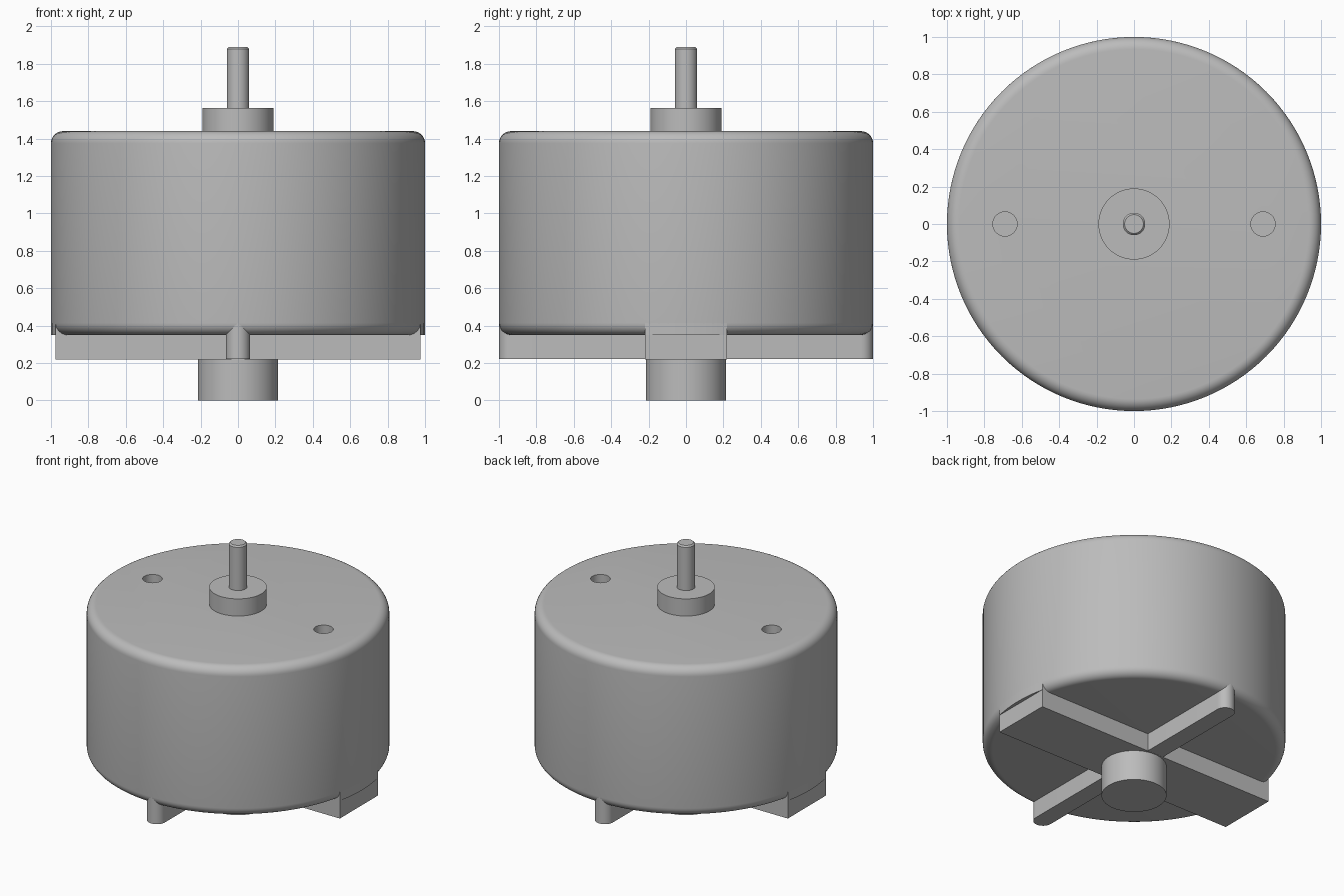
import bpy, bmesh, math

if "Cube" in bpy.data.objects:
    bpy.data.objects.remove(bpy.data.objects["Cube"])

metal = bpy.data.materials.new("grey metal")
metal.diffuse_color = (0.5, 0.5, 0.5, 1)
metal.use_nodes = True
metal.node_tree.nodes["Principled BSDF"].inputs["Base Color"].default_value = metal.diffuse_color


def finish(name, bm):
    bmesh.ops.recalc_face_normals(bm, faces=bm.faces)
    mesh = bpy.data.meshes.new(name)
    bm.to_mesh(mesh)
    bm.free()
    mesh.materials.append(metal)
    ob = bpy.data.objects.new(name, mesh)
    bpy.context.collection.objects.link(ob)
    return ob


def lathe(name, profile, n, x=0):
    """Solid of revolution from (radius, z) points, with flat caps."""
    bm = bmesh.new()
    rings = [[bm.verts.new((x + r * math.cos(2 * math.pi * i / n),
                            r * math.sin(2 * math.pi * i / n), z))
              for i in range(n)] for r, z in profile]
    for a, b in zip(rings, rings[1:]):
        for i in range(n):
            j = (i + 1) % n
            bm.faces.new((a[i], a[j], b[j], b[i]))
    bm.faces.new(rings[0])
    bm.faces.new(rings[-1])
    return finish(name, bm)


def prism(name, outline, z0, z1):
    """Vertical extrusion of an xy outline."""
    bm = bmesh.new()
    low = [bm.verts.new((x, y, z0)) for x, y in outline]
    top = [bm.verts.new((x, y, z1)) for x, y in outline]
    bm.faces.new(low)
    bm.faces.new(top)
    for i in range(len(low)):
        j = (i + 1) % len(low)
        bm.faces.new((low[i], low[j], top[j], top[i]))
    return finish(name, bm)


def smooth(ob):
    bpy.ops.object.select_all(action='DESELECT')
    bpy.context.view_layer.objects.active = ob
    ob.select_set(True)
    bpy.ops.object.shade_smooth_by_angle(angle=math.radians(30))


def arc(cr, cz, r, a0, a1, steps=8):
    return [(cr + r * math.cos(math.radians(a0 + (a1 - a0) * i / steps)),
             cz + r * math.sin(math.radians(a0 + (a1 - a0) * i / steps)))
            for i in range(steps + 1)]


# Motor can with rounded rims
f, z0, z1 = 0.065, 0.35, 1.44
can = lathe("motor_can", arc(1 - f, z0 + f, f, -90, 0) + arc(1 - f, z1 - f, f, 0, 90), 128)

# Two blind mounting holes in the top
for side, x in (("left", -0.69), ("right", 0.69)):
    cutter = lathe(side + "_hole_cutter", [(0.065, 1.29), (0.065, 1.6)], 32, x)
    cutter.hide_render = True
    cutter.hide_set(True)
    mod = can.modifiers.new(side + " hole", 'BOOLEAN')
    mod.object = cutter
    mod.solver = 'EXACT'
    bpy.context.view_layer.objects.active = can
    can.select_set(True)
    bpy.ops.object.modifier_apply(modifier=mod.name)
    bpy.data.objects.remove(cutter)
smooth(can)

# Bearing bosses and shaft
smooth(lathe("top_boss", [(0.19, 1.42), (0.19, 1.565)], 64))
smooth(lathe("bottom_boss", [(0.215, 0), (0.215, 0.24)], 64))
smooth(lathe("shaft", [(0.06, 1.5), (0.06, 1.88), (0.05, 1.89)], 48))

# Wide cross bar under the can, with square ends
w = 0.22
e = math.sqrt(1 - w * w)
prism("wide_bar", [(-e, -w), (e, -w), (e, w), (-e, w)], 0.22, 0.37)

# Square rim pieces where the wide bar meets the can
half = math.degrees(math.asin(w))
ends = arc(0, 0, 1, -half, half) + arc(0, 0, 1, 180 - half, 180 + half)
smooth(prism("rim_block", ends, z0 - 0.001, z0 + f))

# Narrow cross bar with round ends
r = 0.065
smooth(prism("narrow_bar", arc(0, 1 - r, r, 0, 180, 12) + arc(0, r - 1, r, 180, 360, 12), 0.221, z0 + f))
